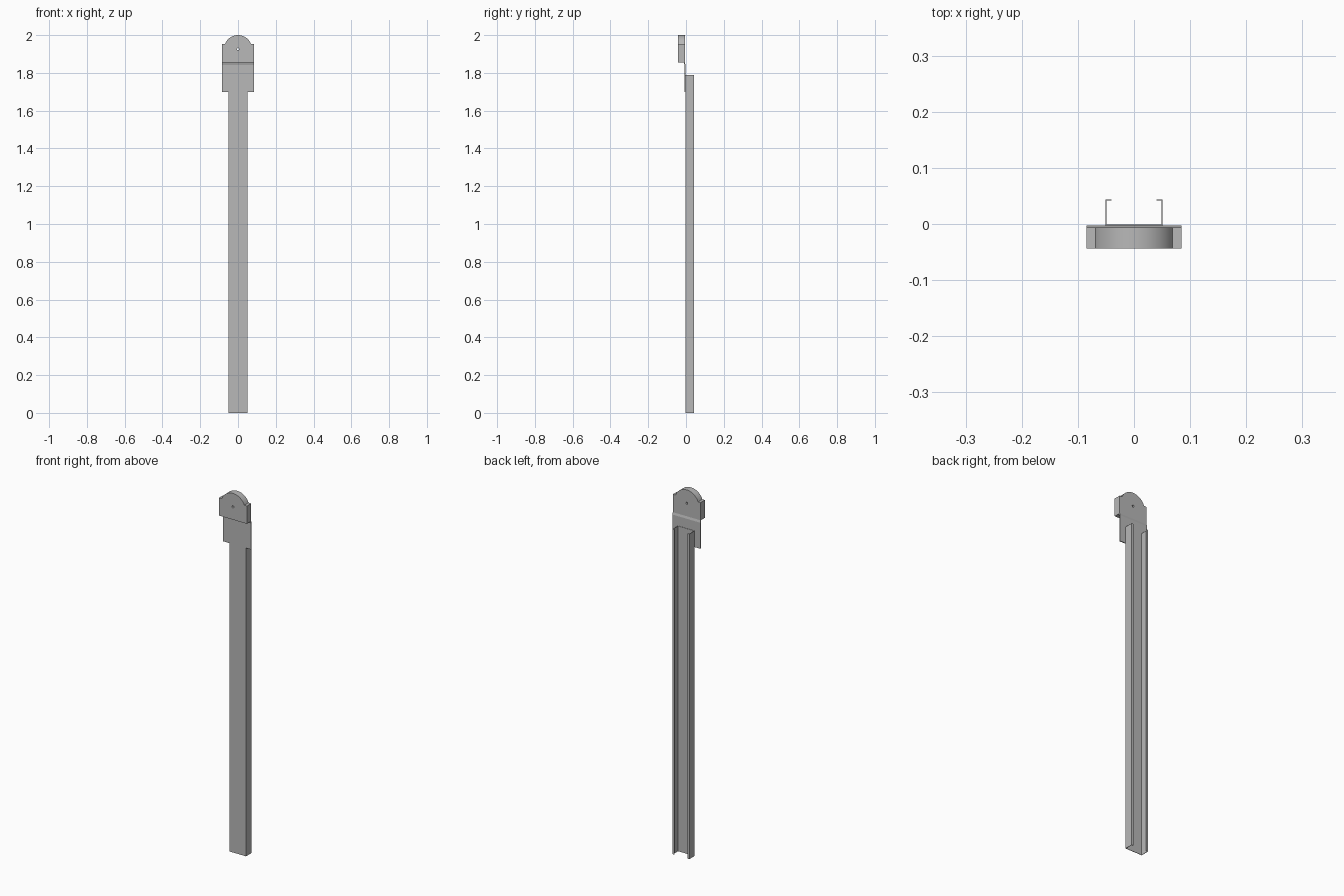
import bpy, bmesh, math
from mathutils import Vector

cube = bpy.data.objects.get("Cube")
if cube:
    bpy.data.objects.remove(cube, do_unlink=True)

steel = bpy.data.materials.new("steel_grey")
steel.use_nodes = True
grey = (0.48, 0.48, 0.48, 1)
steel.diffuse_color = grey
steel.node_tree.nodes["Principled BSDF"].inputs["Base Color"].default_value = grey


def prism(name, outline, axis, start, end):
    """Extrude a closed 2D outline along one axis."""
    def place(a, b):
        point = [a, b]
        point.insert(axis, start)
        return point
    bm = bmesh.new()
    face = bm.faces.new([bm.verts.new(place(a, b)) for a, b in outline])
    top = bmesh.ops.extrude_face_region(bm, geom=[face])
    shift = Vector((0, 0, 0))
    shift[axis] = end - start
    bmesh.ops.translate(bm, vec=shift,
                        verts=[g for g in top["geom"] if isinstance(g, bmesh.types.BMVert)])
    bmesh.ops.recalc_face_normals(bm, faces=bm.faces)
    mesh = bpy.data.meshes.new(name)
    bm.to_mesh(mesh)
    bm.free()
    mesh.materials.append(steel)
    obj = bpy.data.objects.new(name, mesh)
    bpy.context.collection.objects.link(obj)
    return obj


def arc(radius, z, first, last, steps):
    angles = [first + (last - first) * i / steps for i in range(steps + 1)]
    return [(radius * math.cos(t), z + radius * math.sin(t)) for t in angles]


half_width, web_y, plate_back, head_back = 0.085, -0.001, -0.003, -0.0065
front, back = -0.0435, 0.0435
hole_z, radius, shoulder, head_bottom = 1.926, 0.074, 1.953, 1.855

# Channel post: web, two sides and inward lips in one thin section
w, lip, t = 0.051, 0.011, 0.002
right_half = [(w, plate_back), (w, back), (w - lip, back), (w - lip, back - t),
              (w - t, back - t), (w - t, web_y)]
section = right_half + [(-x, y) for x, y in reversed(right_half)]
prism("channel_post", section, 2, 0, 1.79)

# Mounting plate: sheet with a small forward jog up to the head
sheet, jog_z = 0.005, 1.843
profile = [(plate_back, 1.70), (plate_back, jog_z), (head_back, head_bottom),
           (head_back - sheet, head_bottom), (plate_back - sheet, jog_z),
           (plate_back - sheet, 1.70)]
prism("mounting_plate", profile, 0, -half_width, half_width)

# Head block: square shoulders under a round crown
begin = math.asin((shoulder - hole_z) / radius)
outline = [(-half_width, head_bottom), (half_width, head_bottom), (half_width, shoulder)]
outline += arc(radius, hole_z, begin, math.pi - begin, 32)
outline += [(-half_width, shoulder)]
head = prism("head_block", outline, 1, front, head_back)

# Small bolt hole through the head
cutter = prism("hole_cutter", arc(0.006, hole_z, 0, math.tau * 15 / 16, 15), 1, -0.1, 0.1)
cutter.hide_render = True
cut = head.modifiers.new("bolt_hole", "BOOLEAN")
cut.operation = "DIFFERENCE"
cut.object = cutter
bpy.context.view_layer.update()
evaluated = head.evaluated_get(bpy.context.evaluated_depsgraph_get())
head_mesh = bpy.data.meshes.new_from_object(evaluated)
head.modifiers.clear()
head.data = head_mesh
bpy.data.objects.remove(cutter, do_unlink=True)

# Smooth the crown and hole while keeping hard edges
bpy.ops.object.select_all(action="DESELECT")
head.select_set(True)
bpy.context.view_layer.objects.active = head
bpy.ops.object.shade_smooth_by_angle(angle=math.radians(30))
